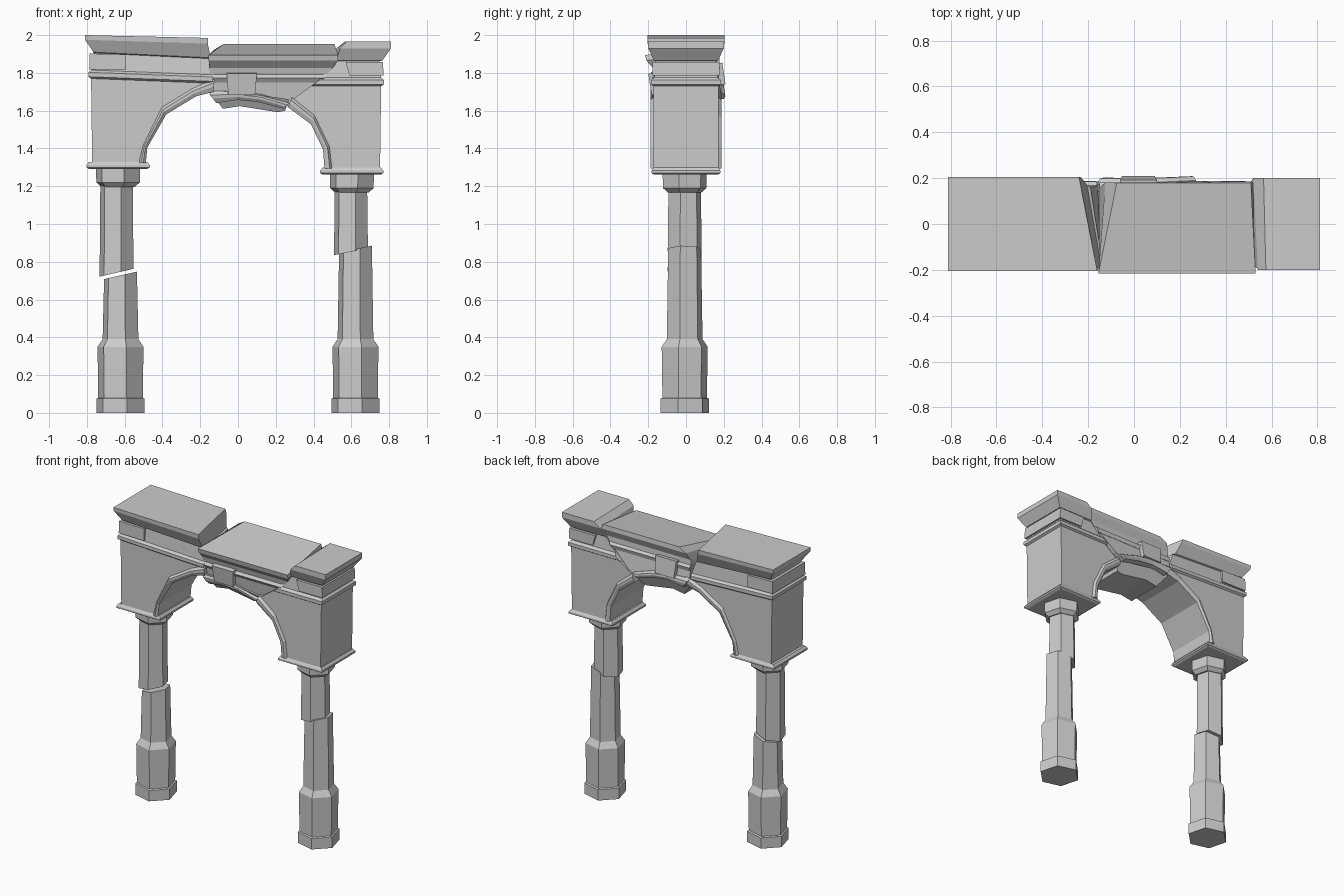
import bpy, bmesh
from math import cos, sin, radians
from mathutils import Matrix, Vector

# The broken centre span leans forward about this axis
PIVOT = Vector((0, 0, 1.8))
LEAN = (Matrix.Translation(PIVOT) @ Matrix.Rotation(radians(8.5), 4, 'X')
        @ Matrix.Translation(-PIVOT))


def loft(name, rings, matrix=None):
    """Skin a stack of equal-sized rings and cap both ends."""
    bm = bmesh.new()
    vs = [[bm.verts.new(p) for p in r] for r in rings]
    n = len(vs[0])
    for a, b in zip(vs, vs[1:]):
        for i in range(n):
            j = (i + 1) % n
            bm.faces.new((a[i], a[j], b[j], b[i]))
    bm.faces.new(vs[0][::-1])
    bm.faces.new(vs[-1])
    bmesh.ops.recalc_face_normals(bm, faces=bm.faces)
    if matrix:
        bm.transform(matrix)
    me = bpy.data.meshes.new(name)
    bm.to_mesh(me)
    bm.free()
    ob = bpy.data.objects.new(name, me)
    bpy.context.collection.objects.link(ob)
    return ob


def prism(name, pts, y, matrix=None, y0=None):
    """Front-view outline extruded through the depth."""
    front = -y if y0 is None else y0
    return loft(name, [[(x, yy, z) for x, z in pts] for yy in (front, y)], matrix)


def layers(name, rows, matrix=None):
    """Stacked mouldings; row = left x, left z, right x, right z, half depth,
    shift of left and right ends at the back."""
    rings = []
    for xl, zl, xr, zr, y, sl, sr in rows:
        rings.append([(xl, -y, zl), (xr, -y, zr), (xr + sr, y, zr), (xl + sl, y, zl)])
    return loft(name, rings, matrix)


def hex_shaft(name, rows):
    """Six-sided shaft; row = centre x, z, radius, slope of the cut."""
    rings = []
    for cx, z, r, slope in rows:
        ring = []
        for k in range(6):
            a = radians(60 * k - 15)
            ring.append((cx + r * cos(a), r * sin(a) - 0.007, z + slope * r * cos(a)))
        rings.append(ring)
    return loft(name, rings)


def arch_trim(name, outer, inner, matrix=None):
    """Bevelled moulding following the arch edge, on both faces."""
    section = [(0, -.172), (.3, -.188), (.6, -.188), (1, -.178),
               (1, .178), (.6, .188), (.3, .188), (0, .172)]
    rings = []
    for (ox, oz), (ix, iz) in zip(outer, inner):
        rings.append([(ox + (ix - ox) * t, y, oz + (iz - oz) * t) for t, y in section])
    return loft(name, rings, matrix)


# Columns: base and lower shaft, displaced upper shaft, capital, impost slab
for side, cx, ux, kx, cut, gap, slope, top in (
        ("left", -.622, -.643, -.635, .728, .742, .23, 1.295),
        ("right", .622, .598, .603, .868, .853, .2, 1.265)):
    hex_shaft(side + "_column_lower", [
        (cx, 0, .132, 0), (cx, .075, .132, 0), (cx, .08, .122, 0),
        (cx, .35, .126, 0), (cx, .39, .098, 0), (cx, cut, .09, slope)])
    hex_shaft(side + "_column_upper", [
        (ux, gap, .093, slope), (ux, top - .09, .089, 0)])
    hex_shaft(side + "_capital", [
        (kx, top - .098, .092, 0), (kx, top - .075, .119, 0), (kx, top + .005, .121, 0)])
    sx = -.635 if side == "left" else .602
    layers(side + "_impost", [
        (sx - w, top + dz, sx + w, top + dz, d, 0, 0)
        for w, d, dz in ((.155, .17, -.003), (.168, .183, .005),
                         (.168, .183, .017), (.155, .172, .033))])

# Left pier with its quarter of the arch
l_in = [(-.488, 1.322), (-.48, 1.405), (-.38, 1.58), (-.222, 1.676), (-.13, 1.70)]
l_out = [(-.525, 1.322), (-.503, 1.416), (-.403, 1.618), (-.24, 1.718), (-.125, 1.768)]
prism("left_pier", [(-.772, 1.32)] + l_in + [(-.125, 1.765), (-.778, 1.79)], .172)
arch_trim("left_arch_trim", l_out, l_in)
layers("left_cornice", [
    (-.778, 1.77, -.14, 1.745, .172, 0, -.03),
    (-.792, 1.78, -.135, 1.755, .185, 0, -.03),
    (-.792, 1.803, -.135, 1.778, .185, 0, -.03),
    (-.775, 1.815, -.13, 1.79, .168, 0, -.03),
    (-.765, 1.905, -.14, 1.875, .160, 0, -.05),
    (-.765, 1.91, -.145, 1.88, .170, 0, -.06),
    (-.81, 1.975, -.16, 1.955, .203, 0, -.07),
    (-.81, 2.0, -.16, 1.985, .205, 0, -.08)])
prism("left_frieze_block", [(-.788, 1.818), (-.595, 1.815), (-.595, 1.898), (-.785, 1.902)], .178)

# Right pier
r_in = [(.458, 1.295), (.45, 1.395), (.386, 1.528), (.265, 1.618)]
r_out = [(.497, 1.295), (.484, 1.41), (.405, 1.575), (.285, 1.672)]
prism("right_pier", [(.752, 1.292)] + r_in + [(.29, 1.66), (.42, 1.755), (.758, 1.75)], .172)
arch_trim("right_arch_trim", r_out, r_in)
layers("right_cornice", [
    (.39, 1.73, .758, 1.73, .172, -.02, 0),
    (.40, 1.738, .772, 1.738, .185, -.02, 0),
    (.43, 1.762, .772, 1.762, .185, -.02, 0),
    (.44, 1.776, .758, 1.776, .168, -.02, 0),
    (.52, 1.862, .750, 1.862, .160, -.02, 0),
    (.52, 1.866, .765, 1.866, .170, -.02, 0),
    (.54, 1.93, .81, 1.93, .2, -.02, 0),
    (.575, 1.965, .81, 1.965, .2, -.01, 0)])
prism("right_frieze_block", [(.59, 1.785), (.77, 1.785), (.768, 1.858), (.57, 1.858)], .178)

# Fallen centre span: cornice, body, arch trim, keystone and cracked underside
layers("centre_cornice", [
    (-.15, 1.775, .44, 1.775, .170, 0, 0),
    (-.15, 1.80, .46, 1.80, .182, 0, 0),
    (-.15, 1.815, .47, 1.815, .165, 0, 0),
    (-.15, 1.85, .50, 1.85, .168, 0, 0),
    (-.155, 1.895, .53, 1.895, .198, .03, -.01),
    (-.155, 1.925, .53, 1.925, .2, .08, -.02)], LEAN)
c_out = [(-.16, 1.73), (0, 1.725), (.13, 1.71), (.27, 1.665)]
c_in = [(-.115, 1.665), (.0, 1.682), (.11, 1.67), (.24, 1.635)]
prism("centre_body", [(-.155, 1.81), (-.15, 1.71)] + c_in +
      [(.31, 1.67), (.42, 1.77), (.45, 1.81)], .168, LEAN)
arch_trim("centre_arch_trim", c_out, c_in, LEAN)
prism("keystone", [(-.06, 1.825), (-.052, 1.71), (.09, 1.71), (.1, 1.825)], .198, LEAN)
loft("cracked_underside", [
    [(-.15, y * .165, 1.70), (0, y * .165, 1.70), (.27, y * .165, 1.66),
     (.25, y * b, 1.60), (.21, y * b, 1.592), (.01, y * b, 1.624), (-.08, y * b, 1.61)]
    for y, b in ((-1, .12), (1, .13))])
